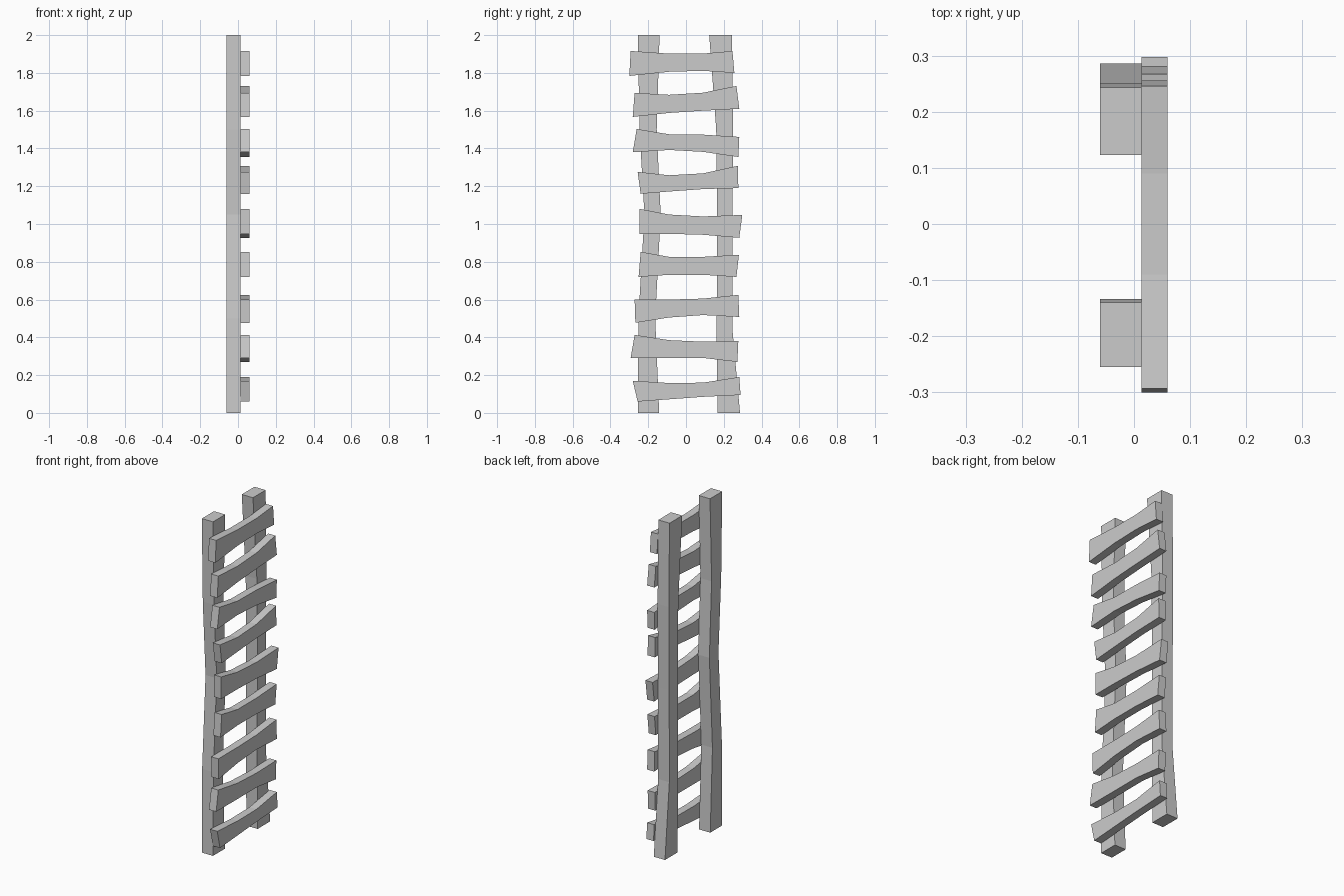
import bpy, bmesh


def plank(name, edge_a, edge_b, x0, x1):
    """Board with a (y, z) outline between two edges, extruded from x0 to x1."""
    bm = bmesh.new()
    rows = []
    for (ya, za), (yb, zb) in zip(edge_a, edge_b):
        rows.append([bm.verts.new(p) for p in
                     ((x0, ya, za), (x1, ya, za), (x1, yb, zb), (x0, yb, zb))])
    for r, s in zip(rows, rows[1:]):
        for i in range(4):
            j = (i + 1) % 4
            bm.faces.new((r[i], r[j], s[j], s[i]))
    bm.faces.new(rows[0])
    bm.faces.new(rows[-1])
    bmesh.ops.recalc_face_normals(bm, faces=bm.faces)
    mesh = bpy.data.meshes.new(name)
    bm.to_mesh(mesh)
    bm.free()
    obj = bpy.data.objects.new(name, mesh)
    bpy.context.collection.objects.link(obj)


BACK, MID, FRONT = -0.061, 0.013, 0.06

# Uprights: (z, outer/lower y, upper y), slightly warped
uprights = {
    "left_upright": [(0, -.255, -.142), (.5, -.252, -.163), (1.05, -.22, -.134),
                     (1.5, -.246, -.155), (2, -.255, -.14)],
    "right_upright": [(0, .167, .286), (.45, .162, .245), (1.0, .165, .246),
                      (1.5, .16, .25), (2, .123, .243)],
}
for name, rows in uprights.items():
    plank(name, [(a, z) for z, a, b in rows], [(b, z) for z, a, b in rows], BACK, MID)

# Rungs: end y values (top-left, bottom-left, top-right, bottom-right),
# then heights of the top and bottom edges at four stations
rungs = [
    ((-.282, -.256, .282, .289), (.17, .158, .160, .19), (.06, .072, .085, .095)),
    ((-.272, -.293, .277, .272), (.413, .385, .377, .381), (.291, .29, .291, .27)),
    ((-.272, -.268, .277, .282), (.6, .600, .605, .625), (.477, .505, .518, .508)),
    ((-.240, -.251, .280, .267), (.853, .826, .826, .837), (.72, .731, .731, .72)),
    ((-.245, -.245, .298, .282), (1.08, 1.05, 1.04, 1.048), (.948, .948, .943, .927)),
    ((-.256, -.240, .275, .277), (1.276, 1.258, 1.268, 1.308), (1.16, 1.172, 1.185, 1.19)),
    ((-.261, -.282, .282, .277), (1.503, 1.475, 1.473, 1.461), (1.38, 1.392, 1.382, 1.355)),
    ((-.272, -.282, .267, .282), (1.694, 1.684, 1.695, 1.731), (1.567, 1.588, 1.600, 1.61)),
    ((-.293, -.300, .246, .256), (1.916, 1.902, 1.902, 1.916), (1.784, 1.806, 1.811, 1.8)),
]
for n, ((tl, bl, tr, br), top, bot) in enumerate(rungs, 1):
    plank(f"rung_{n}", list(zip((tl, -.09, .09, tr), top)),
          list(zip((bl, -.09, .09, br), bot)), MID, FRONT)
